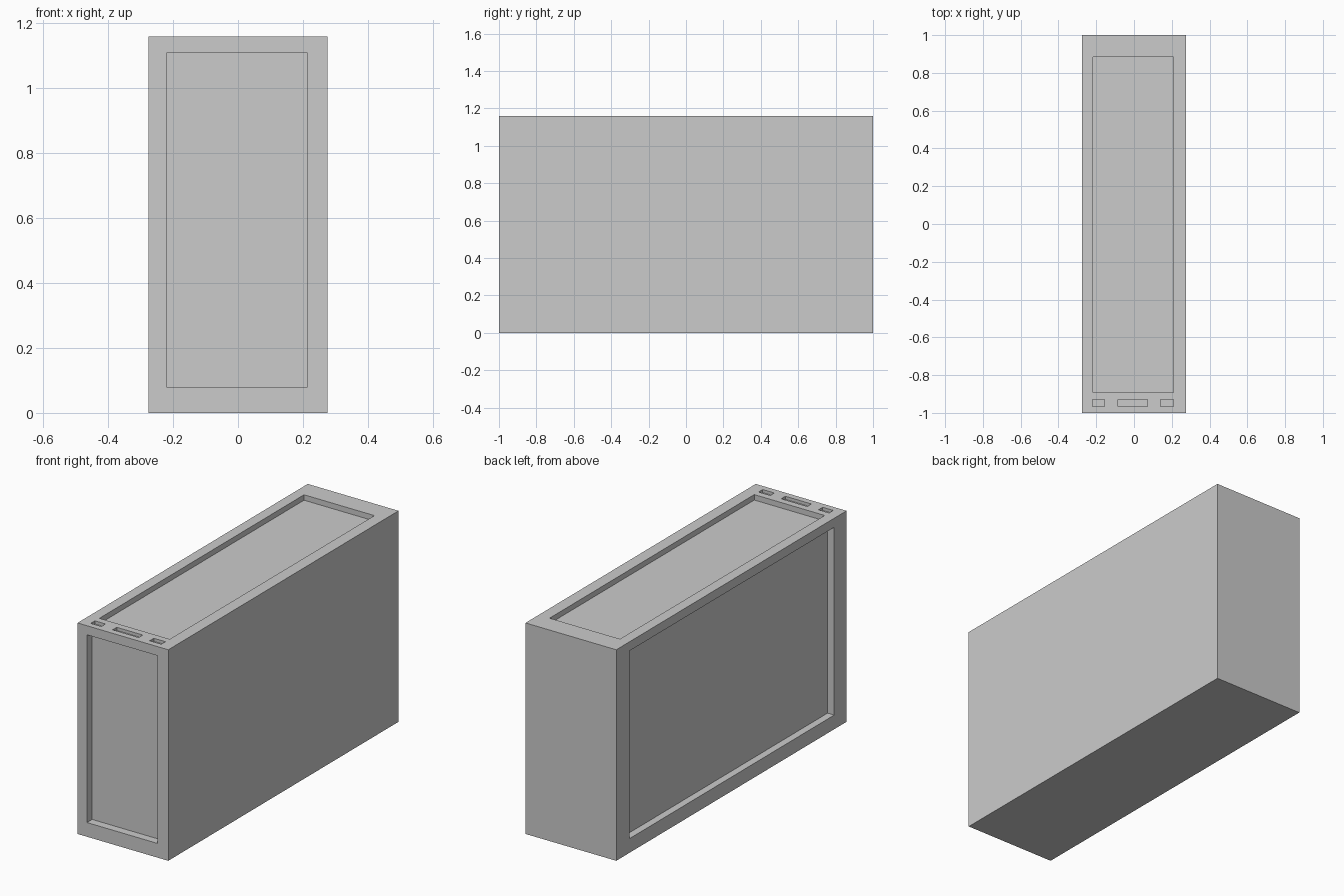
import bpy

if "Cube" in bpy.data.objects:
    bpy.data.objects.remove(bpy.data.objects["Cube"])

W, L, H = 0.552, 2.0, 1.16   # overall width, length, height


def box(name, x, y, z):
    """Axis-aligned box from (min, max) pairs."""
    bpy.ops.mesh.primitive_cube_add(
        size=1, location=[(a + b) / 2 for a, b in (x, y, z)])
    obj = bpy.context.object
    obj.name = name
    obj.scale = [b - a for a, b in (x, y, z)]
    bpy.ops.object.transform_apply(location=False, rotation=False, scale=True)
    return obj


def cut(target, name, x, y, z):
    """Subtract a box from the target and remove the cutter."""
    cutter = box(name, x, y, z)
    cutter.hide_render = True
    mod = target.modifiers.new(name, 'BOOLEAN')
    mod.operation = 'DIFFERENCE'
    mod.solver = 'EXACT'
    mod.object = cutter
    bpy.context.view_layer.objects.active = target
    bpy.ops.object.modifier_apply(modifier=mod.name)
    bpy.data.objects.remove(cutter, do_unlink=True)


# Solid case body
body = box("case_body", (-W / 2, W / 2), (-L / 2, L / 2), (0, H))

# Recessed panels: front, left side, top
cut(body, "front_recess", (-0.218, 0.212), (-1.1, -0.955), (0.078, 1.11))
cut(body, "side_recess", (-0.4, -0.236), (-0.893, 0.885), (0.078, 1.11))
cut(body, "top_recess", (-0.218, 0.21), (-0.893, 0.885), (1.13, 1.3))

# Row of shallow port slots along the top front edge
for i, x in enumerate([(-0.219, -0.155), (-0.086, 0.072), (0.139, 0.21)]):
    cut(body, f"port_slot_{i}", x, (-0.966, -0.93), (1.143, 1.3))
